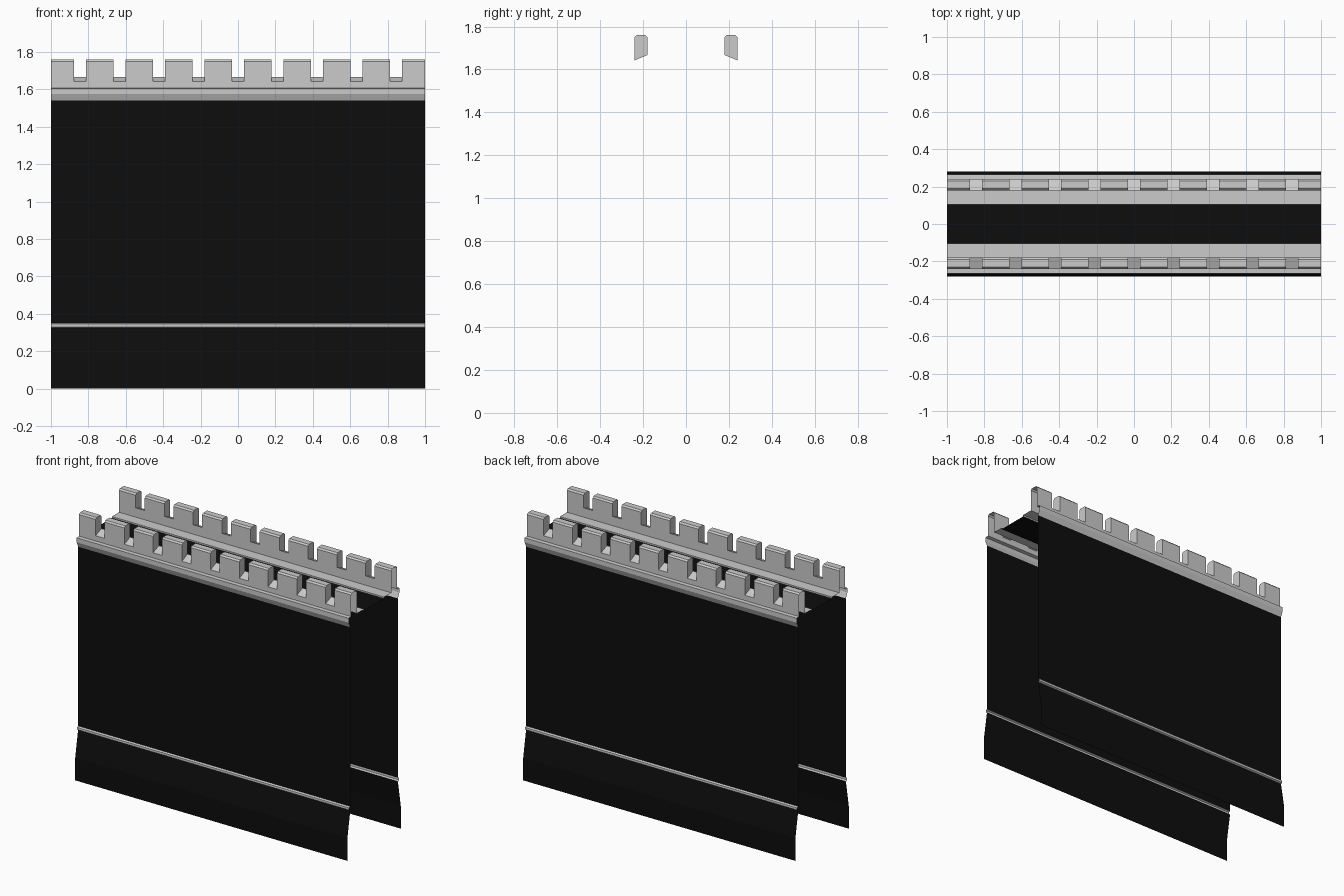
import bpy, bmesh

if "Cube" in bpy.data.objects:
    bpy.data.objects.remove(bpy.data.objects["Cube"])

black = bpy.data.materials.new("dark_wall")
black.diffuse_color = (0.004, 0.004, 0.004, 1)
black.use_nodes = True
black.node_tree.nodes["Principled BSDF"].inputs["Base Color"].default_value = black.diffuse_color


def build(name, strips, caps=(), mat=None):
    """Open sheets: each strip is (yz profile, x0, x1); caps are (x, yz polygon, faces +x).
    Profiles describe the back half; the front half is mirrored."""
    bm = bmesh.new()
    for prof, x0, x1 in strips:
        for (ya, za), (yb, zb) in zip(prof, prof[1:]):
            pts = [(x0, ya, za), (x0, yb, zb), (x1, yb, zb), (x1, ya, za)]
            bm.faces.new([bm.verts.new(p) for p in pts])
    for x, poly, plus in caps:
        # profile runs outer -> top -> inner, counter-clockwise seen from +x
        pts = poly if plus else poly[::-1]
        bm.faces.new([bm.verts.new((x, y, z)) for y, z in pts])
    geom = bm.verts[:] + bm.edges[:] + bm.faces[:]
    dup = bmesh.ops.duplicate(bm, geom=geom)["geom"]
    for v in dup:
        if isinstance(v, bmesh.types.BMVert):
            v.co.y *= -1
    bmesh.ops.reverse_faces(bm, faces=[f for f in dup if isinstance(f, bmesh.types.BMFace)])
    bmesh.ops.remove_doubles(bm, verts=bm.verts, dist=1e-4)
    me = bpy.data.meshes.new(name)
    bm.to_mesh(me)
    bm.free()
    if mat:
        me.materials.append(mat)
    ob = bpy.data.objects.new(name, me)
    bpy.context.collection.objects.link(ob)
    return ob


L, R = -1.0, 1.0

# dark flared base, main wall and walkway
build("wall_base", [([(0.28, 0), (0.28, 0.15), (0.25, 0.325)], L, R)], mat=black)
build("wall_face", [([(0.25, 0.35), (0.25, 1.54)], L, R)], mat=black)
build("walkway", [([(0.105, 1.595), (0, 1.595)], L, R)], mat=black)

# grey trim band above the base
build("trim_band", [([(0.25, 0.325), (0.262, 0.33), (0.262, 0.345), (0.25, 0.35)], L, R)])

# cornice under the parapet and the inner ledge
build("cornice", [([(0.25, 1.54), (0.265, 1.575), (0.265, 1.605), (0.24, 1.607)], L, R)])
build("inner_ledge", [([(0.18, 1.605), (0.105, 1.605), (0.105, 1.595)], L, R)])

# battlements: alternate merlon and sloped crenel sections
crenel = [(0.24, 1.607), (0.24, 1.642), (0.18, 1.667), (0.18, 1.605)]
top = [(0.24, 1.642), (0.24, 1.75), (0.231, 1.76), (0.189, 1.76), (0.18, 1.75), (0.18, 1.667)]
merlon = [crenel[0]] + top + [crenel[-1]]
strips, caps = [], []
x, gap, pitch = L, 0.066, 0.2112
for i in range(9):
    g0 = (i - 4) * pitch - gap / 2
    g1 = g0 + gap
    strips += [(merlon, x, g0), (crenel, g0, g1)]
    caps += [(g0, top, True), (g1, top, False)]
    x = g1
strips.append((merlon, x, R))
build("battlements", strips, caps)
